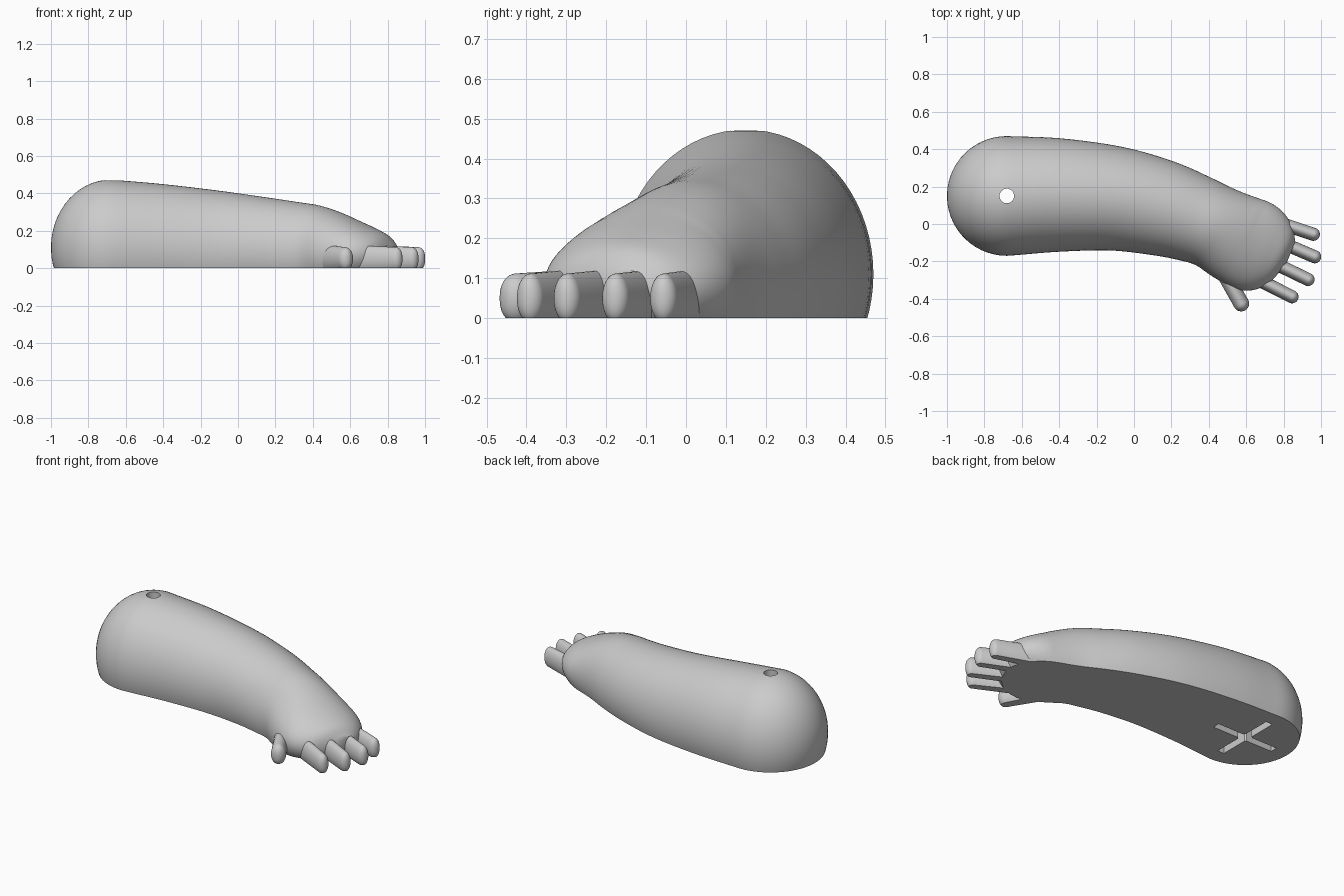
import bpy, bmesh, math
from mathutils import Vector

if "Cube" in bpy.data.objects:
    bpy.data.objects.remove(bpy.data.objects["Cube"])

grey = bpy.data.materials.new("plain_grey")
grey.use_nodes = True
tone = (0.6, 0.6, 0.6, 1)
grey.diffuse_color = tone
grey.node_tree.nodes["Principled BSDF"].inputs["Base Color"].default_value = tone


def add_object(name, bm):
    bmesh.ops.recalc_face_normals(bm, faces=bm.faces)
    mesh = bpy.data.meshes.new(name)
    bm.to_mesh(mesh)
    bm.free()
    mesh.materials.append(grey)
    obj = bpy.data.objects.new(name, mesh)
    bpy.context.collection.objects.link(obj)
    return obj


def smooth(obj):
    bpy.ops.object.select_all(action='DESELECT')
    obj.select_set(True)
    bpy.context.view_layer.objects.active = obj
    bpy.ops.object.shade_smooth_by_angle(angle=math.radians(35))


def blend(rows, steps):
    """Catmull-Rom interpolation of whole section rows."""
    v = [Vector(r) for r in rows]
    v = [2 * v[0] - v[1]] + v + [2 * v[-1] - v[-2]]
    out = []
    for a, b, c, d in zip(v, v[1:], v[2:], v[3:]):
        for i in range(steps):
            t = i / steps
            out.append(0.5 * (2 * b + (c - a) * t + (2 * a - 5 * b + 4 * c - d) * t * t
                              + (3 * b - a - 3 * c + d) * t ** 3))
    return out + [v[-2]]


def loft(name, sections, sides):
    """Skin elliptical sections (centre, direction, half width, mid height, half height), cut flat at the ground."""
    bm = bmesh.new()
    rings = []
    for (x, y), heading, w, mid, h in sections:
        side = Vector((math.sin(heading), -math.cos(heading)))
        ring = []
        for k in range(sides):
            a = math.tau * k / sides
            ring.append(bm.verts.new((x + side.x * w * math.cos(a), y + side.y * w * math.cos(a),
                                      mid + h * math.sin(a))))
        rings.append(ring)
    for p, q in zip(rings, rings[1:]):
        for k in range(sides):
            n = (k + 1) % sides
            bm.faces.new((p[k], p[n], q[n], q[k]))
    bm.faces.new(rings[0])
    bm.faces.new(rings[-1])
    cut = bmesh.ops.bisect_plane(bm, geom=bm.verts[:] + bm.edges[:] + bm.faces[:],
                                 plane_co=(0, 0, 0), plane_no=(0, 0, -1), clear_outer=True)
    rim = [e for e in cut["geom_cut"] if isinstance(e, bmesh.types.BMEdge)]
    bmesh.ops.holes_fill(bm, edges=rim, sides=0)
    return add_object(name, bm)


# Arm and palm: x, y, half width, top height, mid height
path = [(-0.68, 0.15, 0.32, 0.473, 0.11), (-0.41, 0.155, 0.304, 0.45, 0.11),
        (-0.11, 0.137, 0.28, 0.415, 0.1), (0.14, 0.087, 0.258, 0.38, 0.1),
        (0.32, 0.03, 0.237, 0.353, 0.09), (0.43, -0.015, 0.228, 0.335, 0.09),
        (0.545, -0.075, 0.242, 0.295, 0.08), (0.645, -0.12, 0.247, 0.25, 0.08),
        (0.725, -0.15, 0.218, 0.212, 0.08), (0.79, -0.163, 0.155, 0.175, 0.08),
        (0.84, -0.15, 0.06, 0.12, 0.08)]
rows = blend(path, 5)
sections = []
for i in range(14):                     # rounded rear end
    a = math.radians(88) * (1 - i / 14)
    c = math.cos(a)
    sections.append(((-0.68 - 0.32 * math.sin(a), 0.15), 0, 0.32 * c, 0.11, 0.363 * c))
for i, r in enumerate(rows):
    d = rows[min(i + 1, len(rows) - 1)] - rows[max(i - 1, 0)]
    heading = math.atan2(d[1], d[0]) if r[0] < 0.6 else math.radians(-22)
    if i == 0:
        heading = 0
    sections.append(((r[0], r[1]), heading, r[2], r[4], r[3] - r[4]))
arm = loft("arm", sections, 72)


# Fingers and thumb: root to tip, with a domed end
def finger(name, root, tip, w):
    root, tip = Vector(root), Vector(tip)
    d = (tip - root).normalized()
    heading = math.atan2(d.y, d.x)
    base = tip - d * w
    secs = [(root, heading, w, 0.05, 0.073), (base, heading, w, 0.05, 0.062)]
    for i in range(1, 9):
        a = math.radians(88) * i / 8
        c = math.cos(a)
        secs.append((base + d * w * math.sin(a), heading, w * c, 0.05, 0.062 * c ** 0.8))
    smooth(loft(name, secs, 32))


finger("first_finger", (0.72, 0.025), (0.992, -0.066), 0.035)
finger("second_finger", (0.72, -0.07), (0.998, -0.189), 0.035)
finger("third_finger", (0.7, -0.185), (0.962, -0.312), 0.035)
finger("fourth_finger", (0.62, -0.275), (0.876, -0.405), 0.035)
finger("thumb", (0.48, -0.26), (0.594, -0.462), 0.042)


# Cutters: peg hole through the arm and crossed slots in the underside
def cut_with(name, bm):
    cutter = add_object(name, bm)
    cutter.hide_render = True
    mod = arm.modifiers.new(name, 'BOOLEAN')
    mod.operation = 'DIFFERENCE'
    mod.solver = 'EXACT'
    mod.object = cutter
    bpy.context.view_layer.objects.active = arm
    bpy.ops.object.modifier_apply(modifier=name)
    bpy.data.objects.remove(cutter)


hole = bmesh.new()
bmesh.ops.create_cone(hole, cap_ends=True, segments=32, radius1=0.039, radius2=0.039, depth=2)
bmesh.ops.translate(hole, verts=hole.verts, vec=(-0.68, 0.15, 0))
cut_with("peg_hole", hole)
for name, size in (("long_slot", (0.42, 0.045, 0.16)), ("cross_slot", (0.045, 0.42, 0.16))):
    slot = bmesh.new()
    bmesh.ops.create_cube(slot, size=1)
    bmesh.ops.scale(slot, verts=slot.verts, vec=size)
    bmesh.ops.translate(slot, verts=slot.verts, vec=(-0.68, 0.15, 0))
    cut_with(name, slot)
smooth(arm)
